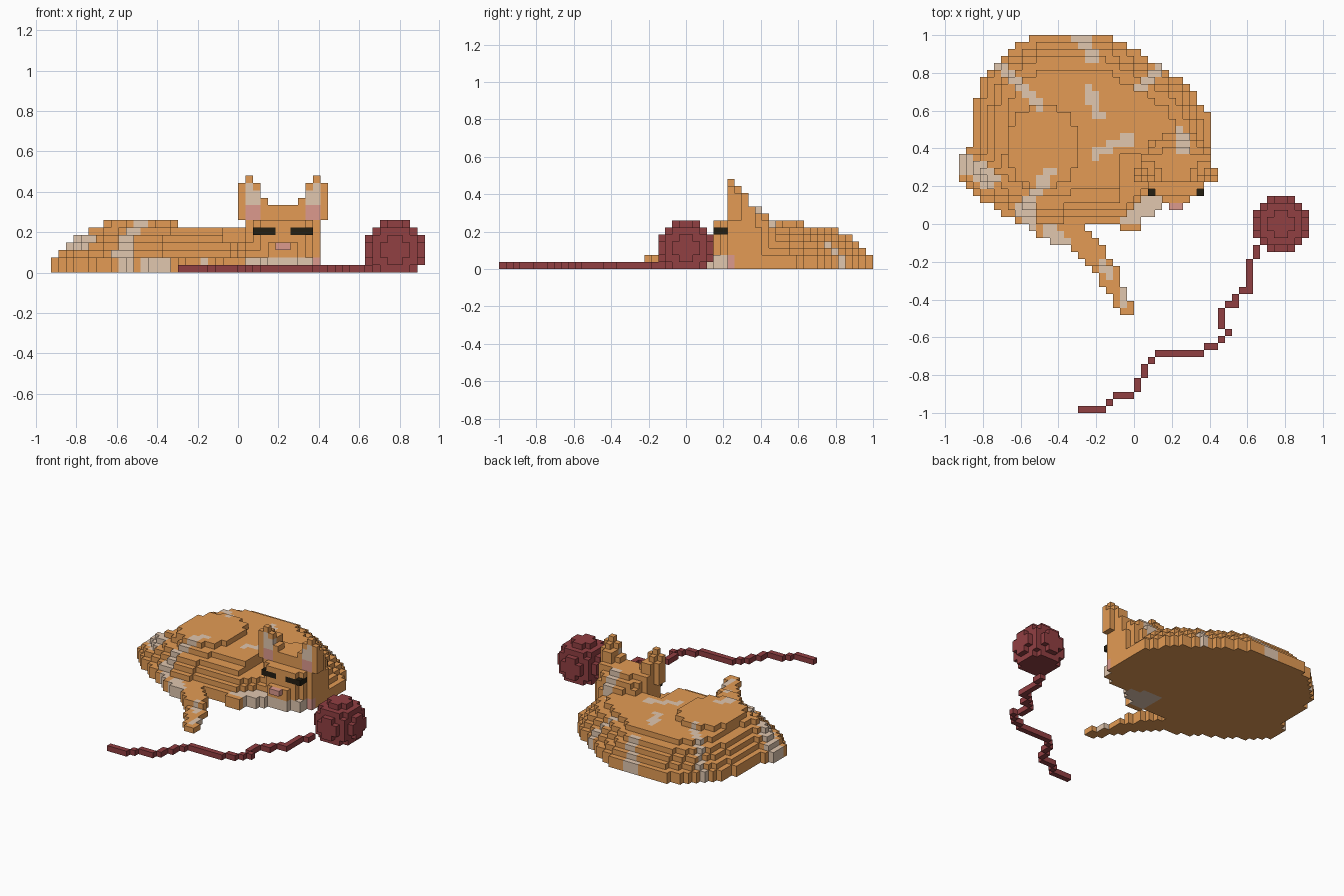
import bpy
from mathutils import Vector

if "Cube" in bpy.data.objects:
    bpy.data.objects.remove(bpy.data.objects["Cube"])

V = 2 / 54  # edge of one cube


def mat(name, r, g, b):
    m = bpy.data.materials.new(name)
    m.diffuse_color = (r, g, b, 1)
    m.use_nodes = True
    m.node_tree.nodes["Principled BSDF"].inputs["Base Color"].default_value = m.diffuse_color
    return m


MATS = [mat("orange fur", .77, .33, .09), mat("pale fur", .75, .57, .43),
        mat("pink skin", .72, .32, .27), mat("eye black", .017, .013, .006),
        mat("red yarn", .285, .05, .055)]
ORANGE, PALE, PINK, BLACK, RED = range(5)
cells = {}  # (i, j, k) -> (part, colour)


def put(part, colour, i0, i1, j0, j1, k0, k1):
    """Fill an inclusive box of cubes."""
    for i in range(i0, i1 + 1):
        for j in range(j0, j1 + 1):
            for k in range(k0, k1 + 1):
                cells[i, j, k] = (part, colour)


def seg_dist(p, a, b):
    p, a, b = Vector(p), Vector(a), Vector(b)
    d = b - a
    t = max(0, min(1, (p - a).dot(d) / max(d.length_squared, 1e-6)))
    return (p - a - d * t).length


def inside(p, poly):
    hit = False
    for a, b in zip(poly, poly[1:] + poly[:1]):
        if (a[1] > p[1]) != (b[1] > p[1]):
            if p[0] < a[0] + (p[1] - a[1]) * (b[0] - a[0]) / (b[1] - a[1]):
                hit = not hit
    return hit


# pale stripes seen from above: start, end, half width
STRIPES = [((-8, 27), (-5.5, 23.5), 1), ((-19.5, 23), (-13.5, 17), .9),
           ((4, 22.5), (1, 19.5), .9), ((-6.5, 19), (-5, 15.5), .8),
           ((-5.5, 10.2), (-1, 12), .8), ((6.8, 12.8), (6.8, 9), .9),
           ((-24.5, 9), (-20.5, 6.5), 1.4), ((-16, 2), (-12, 7.5), .8),
           ((-15.3, -1), (-15.3, 3), 1), ((-12, -1.2), (-10, -2.6), 1.1),
           ((-1.5, -11), (-.5, -9.5), .9), ((-4.5, -6), (-3, -7), .7)]


def fur(p):
    return PALE if any(seg_dist(p, a, b) < r for a, b, r in STRIPES) else ORANGE


# curled body: terraces rising inward from the outline, haunch one step higher
outline = [(-13, 27), (-4, 27), (-1, 25.5), (3, 23), (8, 20), (10, 16.5), (11, 15),
           (11, 6), (9, 4), (2, 3), (-1, 0), (-8, 0), (-12, -1.5), (-16, 0),
           (-22, 3.5), (-25, 6), (-25, 10), (-23, 11), (-23, 16),
           (-21.5, 21), (-19, 24), (-16, 26)]
for i in range(-26, 13):
    for j in range(-3, 28):
        p = (i + .5, j + .5)
        if not inside(p, outline):
            continue
        d = min(seg_dist(p, a, b) for a, b in zip(outline, outline[1:] + outline[:1]))
        h = 2 if d < 1 else 3 if d < 2 else 4 if d < 3 else 5 if d < 4.6 else 6
        if -2 <= i <= 0 and 3 <= j <= 9:  # crease beside the head
            h = min(h, 4)
        haunch = ((p[0] + 13) / 5.2) ** 2 + ((p[1] - 11) / 6.2) ** 2 < 1
        put("curled_body", fur(p), i, i, j, j, 0, h - 1)
        if haunch:
            put("haunch", fur(p), i, i, j, j, h, 6)

# tail
tail = [(-13, 0, 1.7), (-8, -2, 1.9), (-5.5, -4.5, 1.8), (-3.5, -7.5, 1.5), (-1.2, -12.2, 1)]
for i in range(-16, 0):
    for j in range(-13, 0):
        p = (i + .5, j + .5)
        if any(seg_dist(p, a[:2], b[:2]) < (a[2] + b[2]) / 2 for a, b in zip(tail, tail[1:])):
            for k in range(1 if j < -6 else 2):
                cells.setdefault((i, j, k), ("tail", fur(p)))

# front paw
for j, i0, i1 in [(-1, -2, 0), (0, -3, 0), (1, -3, 2), (2, -3, 3), (3, -2, 3), (4, -2, 3)]:
    put("front_paw", ORANGE if j < 0 else PALE, i0, i1, j, j, 0, 1)
put("front_paw", ORANGE, -4, -3, 0, 2, 0, 1)

# head: rounded back, face with rounded corners, forehead step, muzzle and chin
for i in range(1, 11):
    for j in range(8, 13):
        for k in range(9):
            if (abs(i - 5.5) / 5.2) ** 2.5 + ((j - 7.5) / 5.2) ** 2.5 + (max(0, k - 2.5) / 6.2) ** 2.5 < 1:
                cells[i, j, k] = ("head", fur((i + .5, j + .5)))
put("head", ORANGE, 1, 10, 6, 8, 0, 6)
put("head", ORANGE, 2, 9, 6, 10, 7, 7)
put("head", ORANGE, 2, 9, 6, 9, 8, 8)
put("head", ORANGE, 2, 9, 5, 5, 0, 6)
put("head", ORANGE, 3, 8, 4, 4, 0, 6)
put("head", ORANGE, 4, 7, 3, 3, 0, 3)
put("chin", PALE, 2, 9, 4, 5, 0, 1)
put("chin", PALE, 4, 7, 3, 3, 0, 1)
put("tucked_paw", PINK, 10, 10, 6, 6, 0, 1)
put("nose", PINK, 5, 6, 2, 2, 3, 3)

# mirrored eyes and ears about the middle of the face
for side in (0, 1):
    def mput(part, colour, i0, i1, *rest):
        if side:
            i0, i1 = 11 - i1, 11 - i0
        put(part, colour, i0, i1, *rest)
    mput("eyes", BLACK, 2, 4, 4, 5, 5, 5)
    mput("ears", ORANGE, 0, 3, 6, 7, 7, 9)
    mput("ears", ORANGE, 1, 2, 8, 9, 7, 8)
    mput("ears", ORANGE, 1, 2, 8, 8, 9, 10)
    mput("ears", ORANGE, 0, 2, 6, 7, 10, 10)
    mput("ears", ORANGE, 0, 2, 6, 6, 11, 11)
    mput("ears", ORANGE, 1, 1, 7, 7, 11, 11)
    mput("ears", ORANGE, 1, 1, 6, 6, 12, 12)
    mput("ears", PINK, 1, 2, 6, 6, 7, 8)
    mput("ears", PALE, 1, 2, 6, 6, 9, 10)
    mput("ears", PALE, 1, 1, 6, 6, 11, 11)

# ball of yarn
for i in range(17, 25):
    for j in range(-4, 4):
        for k in range(7):
            if (Vector((i + .5, j + .5, k + .5)) - Vector((21, 0, 3))).length < 4:
                cells[i, j, k] = ("yarn_ball", RED)

# loose yarn strand on the floor: i0, i1, j0, j1
for s in [(17, 17, -5, -4), (16, 16, -9, -6), (15, 16, -10, -10), (14, 14, -11, -11),
          (13, 14, -12, -12), (12, 12, -15, -13), (13, 13, -16, -16),
          (12, 12, -17, -17), (10, 11, -18, -18), (3, 9, -19, -19), (2, 2, -20, -20),
          (1, 1, -22, -21), (0, 0, -24, -23), (-3, -1, -25, -25), (-4, -4, -26, -26),
          (-8, -5, -27, -27)]:
    put("yarn_strand", RED, *s, 0, 0)

# turn each part's cubes into a mesh of exposed faces; the underside has no stripes
SIDES = [((1, 0, 0), [(1, 0, 0), (1, 1, 0), (1, 1, 1), (1, 0, 1)]),
         ((-1, 0, 0), [(0, 0, 0), (0, 0, 1), (0, 1, 1), (0, 1, 0)]),
         ((0, 1, 0), [(0, 1, 0), (0, 1, 1), (1, 1, 1), (1, 1, 0)]),
         ((0, -1, 0), [(0, 0, 0), (1, 0, 0), (1, 0, 1), (0, 0, 1)]),
         ((0, 0, 1), [(0, 0, 1), (1, 0, 1), (1, 1, 1), (0, 1, 1)]),
         ((0, 0, -1), [(0, 0, 0), (0, 1, 0), (1, 1, 0), (1, 0, 0)])]
PLAIN_BELOW = ("curled_body", "tail", "chin", "head", "tucked_paw")
for part in sorted({p for p, c in cells.values()}):
    index, faces, cols = {}, [], []
    for c, (p, colour) in cells.items():
        if p != part:
            continue
        for n, quad in SIDES:
            if tuple(a + b for a, b in zip(c, n)) in cells:
                continue
            f = [tuple(a + b for a, b in zip(c, q)) for q in quad]
            faces.append([index.setdefault(v, len(index)) for v in f])
            cols.append(ORANGE if n[2] < 0 and part in PLAIN_BELOW else colour)
    used = sorted(set(cols))
    me = bpy.data.meshes.new(part)
    me.from_pydata([Vector(v) * V for v in index], [], faces)
    for c in used:
        me.materials.append(MATS[c])
    for poly, c in zip(me.polygons, cols):
        poly.material_index = used.index(c)
    bpy.context.collection.objects.link(bpy.data.objects.new(part, me))
